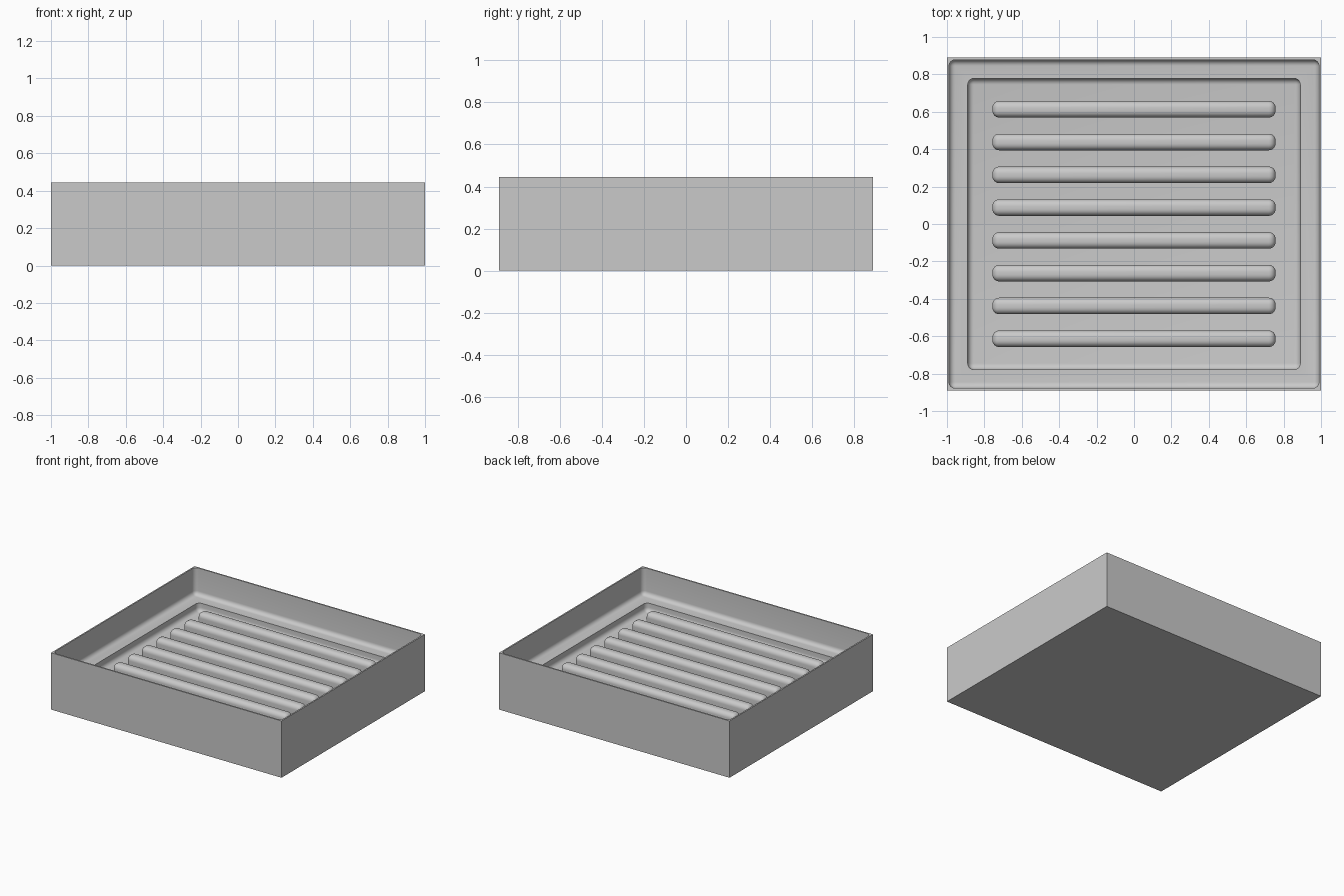
import bpy
import bmesh
import math

cube = bpy.data.objects.get("Cube")
if cube:
    bpy.data.objects.remove(cube, do_unlink=True)

# Single grey material
grey = bpy.data.materials.new("grey")
grey.use_nodes = True
colour = (0.59, 0.59, 0.59, 1)
grey.diffuse_color = colour
grey.node_tree.nodes["Principled BSDF"].inputs["Base Color"].default_value = colour

HALF_X, HALF_Y, HEIGHT = 1.0, 0.889, 0.445
LEDGE_Z, FLOOR_Z, RIB_TOP = 0.233, 0.167, 0.267


def box(name, half_x, half_y, bottom, top, y=0, radius=0):
    """Box between two heights, with every edge rounded if a radius is given."""
    bm = bmesh.new()
    bmesh.ops.create_cube(bm, size=1)
    bmesh.ops.scale(bm, vec=(2 * half_x, 2 * half_y, top - bottom), verts=bm.verts)
    bmesh.ops.translate(bm, vec=(0, y, (top + bottom) / 2), verts=bm.verts)
    if radius:
        bmesh.ops.bevel(bm, geom=bm.edges[:], offset=radius, segments=6,
                        profile=0.5, affect='EDGES')
    mesh = bpy.data.meshes.new(name)
    bm.to_mesh(mesh)
    bm.free()
    mesh.materials.append(grey)
    obj = bpy.data.objects.new(name, mesh)
    bpy.context.collection.objects.link(obj)
    return obj


def smooth(obj):
    bpy.ops.object.select_all(action='DESELECT')
    obj.select_set(True)
    bpy.context.view_layer.objects.active = obj
    bpy.ops.object.shade_smooth_by_angle(angle=math.radians(30))


# Tray body, hollowed by a wide basin and a shallower inner recess
tray = box("tray", HALF_X, HALF_Y, 0, HEIGHT)
basin = box("basin_cutter", HALF_X - 0.011, HALF_Y - 0.011, LEDGE_Z, HEIGHT + 0.2, radius=0.033)
recess = box("recess_cutter", HALF_X - 0.111, HALF_Y - 0.111, FLOOR_Z, HEIGHT + 0.2, radius=0.033)
for cutter in (basin, recess):
    cut = tray.modifiers.new(cutter.name, 'BOOLEAN')
    cut.operation = 'DIFFERENCE'
    cut.solver = 'EXACT'
    cut.object = cutter
    bpy.context.view_layer.objects.active = tray
    bpy.ops.object.modifier_apply(modifier=cut.name)
    bpy.data.objects.remove(cutter, do_unlink=True)
smooth(tray)

# Row of rounded drainage ribs on the floor
for i in range(8):
    rib = box(f"rib_{i + 1}", 0.757, 0.044, FLOOR_Z - 0.05, RIB_TOP,
              y=0.1753 * (3.5 - i), radius=0.036)
    smooth(rib)
